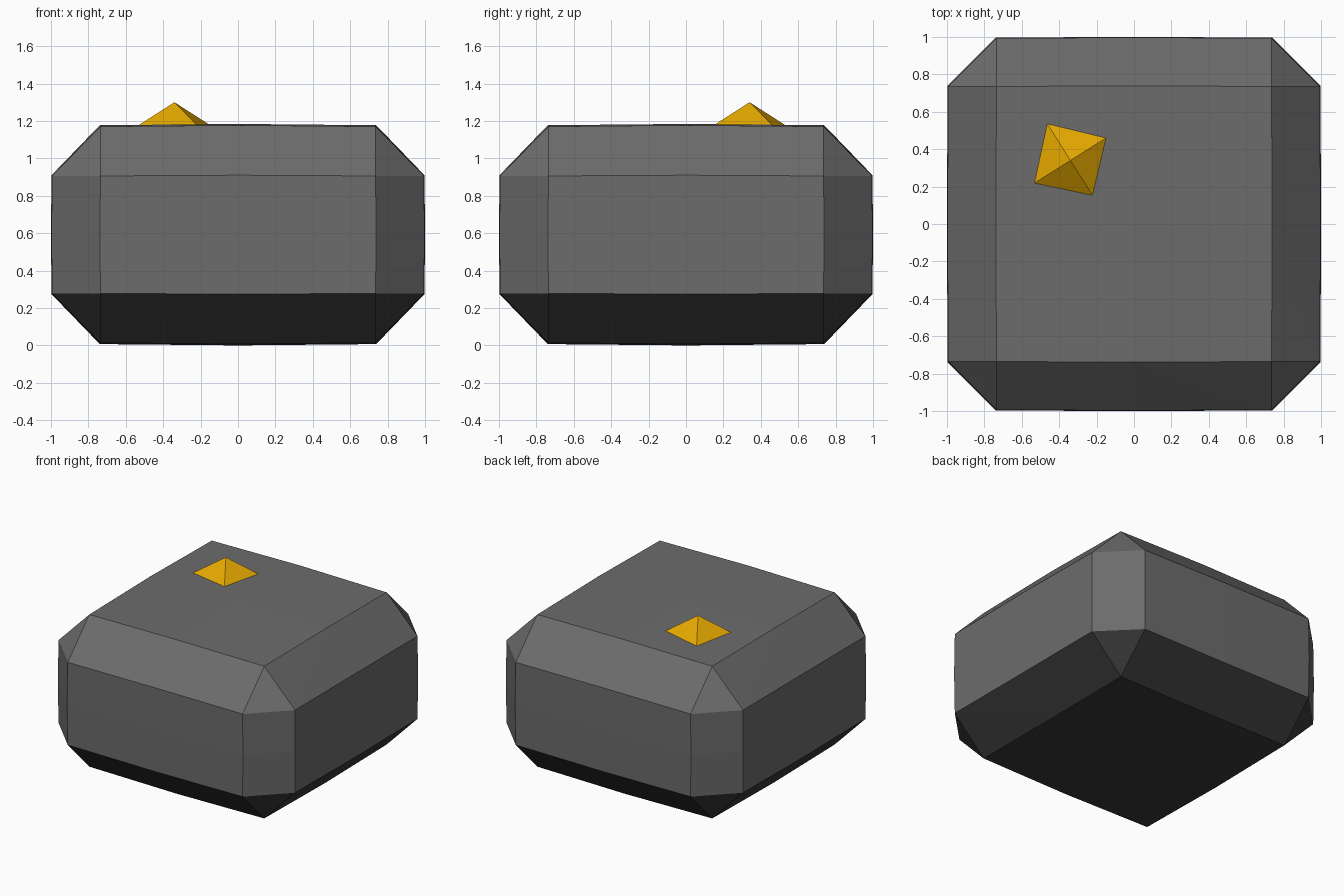
import bpy, bmesh, math
from mathutils import Vector

if "Cube" in bpy.data.objects:
    bpy.data.objects.remove(bpy.data.objects["Cube"])


def material(name, color):
    m = bpy.data.materials.new(name)
    m.diffuse_color = (*color, 1)
    m.use_nodes = True
    m.node_tree.nodes["Principled BSDF"].inputs["Base Color"].default_value = m.diffuse_color
    return m


def add_object(name, bm, mats):
    mesh = bpy.data.meshes.new(name)
    bm.to_mesh(mesh)
    bm.free()
    for mat in mats:
        mesh.materials.append(mat)
    obj = bpy.data.objects.new(name, mesh)
    bpy.context.collection.objects.link(obj)
    return obj


grey = material("stone grey", (0.15, 0.15, 0.15))
dark = material("dark underside", (0.041, 0.041, 0.041))
gold = material("gold", (0.81, 0.41, 0.0))

# Chamfered block: six gently bulging 3 x 3 panels, joined by their convex hull
MID_Z = 0.592
outer = (1.0, 1.0, 0.592)      # panel distance from the centre
inner = (0.735, 0.735, 0.314)  # panel half size
bm = bmesh.new()
for axis in range(3):
    a, b = (axis + 1) % 3, (axis + 2) % 3
    for side in (-1, 1):
        for u in (-1, 0, 1):
            for v in (-1, 0, 1):
                p = Vector((0, 0, 0))
                drop = 0.007 if axis == 2 else 0.003
                p[axis] = side * (outer[axis] - drop * (u * u + v * v))
                p[a] = u * (inner[a] + 0.004 * (1 - v * v))
                p[b] = v * (inner[b] + 0.004 * (1 - u * u))
                p.z += MID_Z
                bm.verts.new(p)
bmesh.ops.convex_hull(bm, input=bm.verts[:])
bmesh.ops.recalc_face_normals(bm, faces=bm.faces)
bm.normal_update()
# Underside and its chamfers are darker
for f in bm.faces:
    f.material_index = 1 if f.normal.z < -0.25 else 0
add_object("block", bm, (grey, dark))

# Small four-sided stud, turned on the top and sunk slightly into it
bm = bmesh.new()
bmesh.ops.create_cone(bm, cap_ends=True, segments=4, radius1=0.249, radius2=0, depth=0.135)
bmesh.ops.remove_doubles(bm, verts=bm.verts[:], dist=0.0001)
turn = math.atan2(0.19, -0.12)
first = max(bm.verts, key=lambda v: v.co.xy.length)
turn -= math.atan2(first.co.y, first.co.x)
for v in bm.verts:
    x, y = v.co.x, v.co.y
    v.co = (x * math.cos(turn) - y * math.sin(turn) - 0.34,
            x * math.sin(turn) + y * math.cos(turn) + 0.34,
            v.co.z + 1.3 - 0.0675)
bmesh.ops.recalc_face_normals(bm, faces=bm.faces)
add_object("stud", bm, (gold,))
